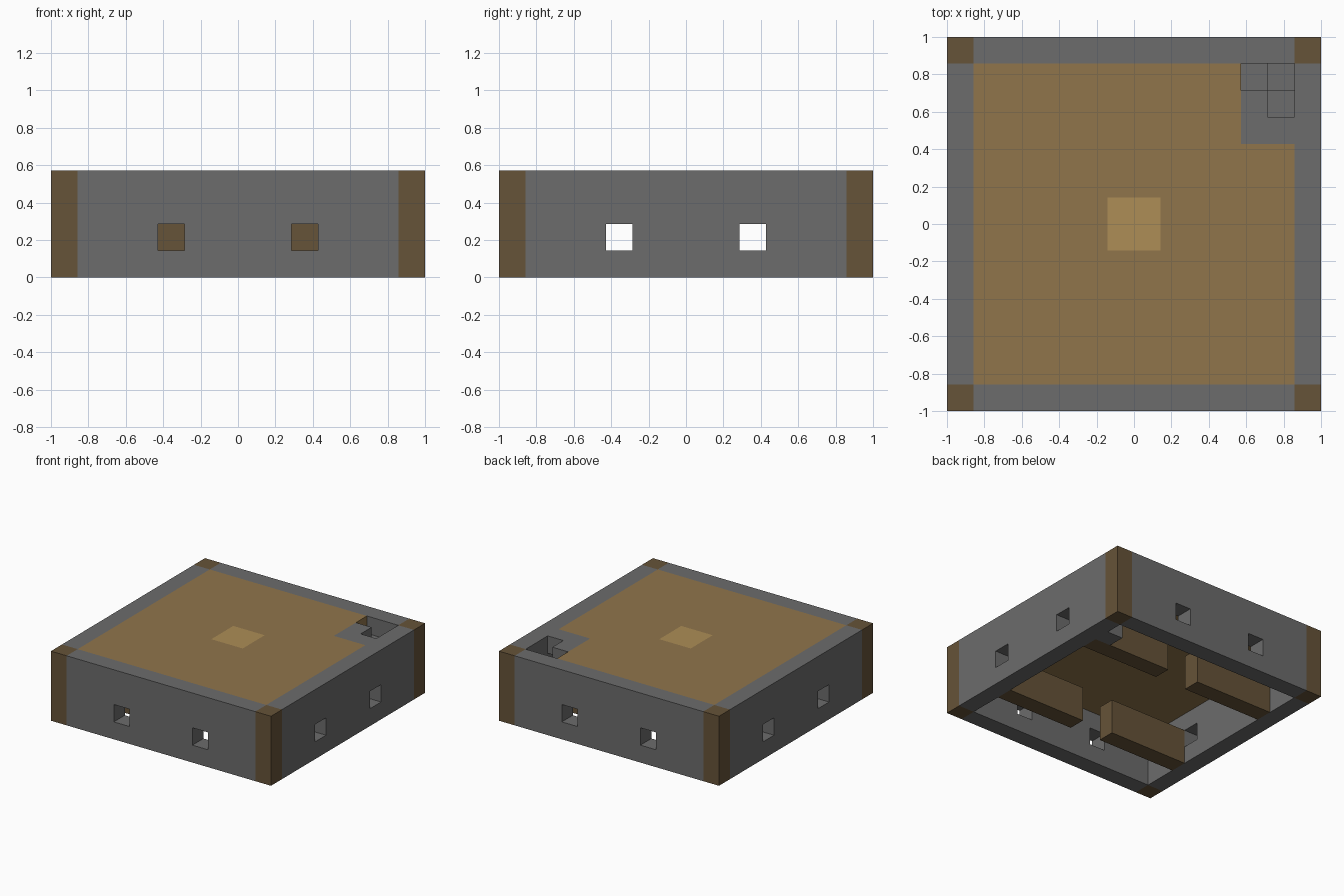
import bpy, bmesh
from mathutils import Vector

if "Cube" in bpy.data.objects:
    bpy.data.objects.remove(bpy.data.objects["Cube"], do_unlink=True)

U = 1 / 7  # one building block


def srgb(hexa):
    vals = [int(hexa[i:i + 2], 16) / 255 for i in (0, 2, 4)]
    return [v / 12.92 if v < 0.04 else ((v + 0.055) / 1.055) ** 2.4 for v in vals] + [1]


def material(name, hexa):
    m = bpy.data.materials.new(name)
    m.use_nodes = True
    m.diffuse_color = srgb(hexa)
    m.node_tree.nodes["Principled BSDF"].inputs["Base Color"].default_value = srgb(hexa)
    return m


STONE = material("grey stone", "6c6c6c")
LOG = material("dark wood", "665338")
PLANK = material("plank wood", "90754b")
LIGHT = material("pale wood", "ad8d56")


def finish(name, bm, mats):
    me = bpy.data.meshes.new(name)
    bm.to_mesh(me)
    bm.free()
    for m in mats:
        me.materials.append(m)
    ob = bpy.data.objects.new(name, me)
    bpy.context.scene.collection.objects.link(ob)
    return ob


def box(name, lo, hi, mat):
    bm = bmesh.new()
    bmesh.ops.create_cube(bm, size=1)
    lo, hi = Vector(lo) * U, Vector(hi) * U
    for v in bm.verts:
        v.co = [a + (c + 0.5) * (b - a) for a, b, c in zip(lo, hi, v.co)]
    return finish(name, bm, [mat])


def cut(wall, cutter):
    cutter.hide_render = True
    cutter.hide_viewport = True
    cutter.display_type = 'WIRE'
    mod = wall.modifiers.new("window", 'BOOLEAN')
    mod.object = cutter
    mod.solver = 'EXACT'


# Walls, each with two square windows
for name, s in (("front", -1), ("back", 1)):
    a, b = sorted((6 * s, 7 * s))
    wall = box(name + "_wall", (-6, a, 0), (6, b, 4), STONE)
    for x in (-3, 2):
        cut(wall, box(name + "_window_cutter", (x, a - 1, 1), (x + 1, b + 1, 2), STONE))
for name, s in (("right", -1), ("left", 1)):
    a, b = sorted((6 * s, 7 * s))
    wall = box(name + "_wall", (a, -6, 0), (b, 6, 4), STONE)
    for y in (-3, 2):
        cut(wall, box(name + "_window_cutter", (a - 1, y, 1), (b + 1, y + 1, 2), STONE))

# Corner posts and inner benches
for x in (-1, 1):
    for y in (-1, 1):
        xs, ys = sorted((6 * x, 7 * x)), sorted((6 * y, 7 * y))
        box("corner_post", (xs[0], ys[0], 0), (xs[1], ys[1], 4), LOG)
        xs, ys = sorted((x, 6 * x)), sorted((3 * y, 4 * y))
        box("bench", (xs[0], ys[0], 0), (xs[1], ys[1], 2), LOG)

# Roof slab: planks, pale centre, stone landing and an L-shaped stair opening
bm = bmesh.new()
bmesh.ops.create_grid(bm, x_segments=12, y_segments=12, size=6 * U)
hole = []
for f in bm.faces:
    x, y = (f.calc_center_median() / U).xy
    if x > 4 and y > 3:
        f.material_index = 1
        if y > 4 and (x > 5 or y > 5):
            hole.append(f)
    elif abs(x) < 1 and abs(y) < 1:
        f.material_index = 2
bmesh.ops.delete(bm, geom=hole, context='FACES')
bmesh.ops.dissolve_limit(bm, angle_limit=0.01, verts=bm.verts, edges=bm.edges,
                         delimit={'MATERIAL'})
bmesh.ops.triangulate(bm, faces=bm.faces)
roof = finish("roof", bm, [PLANK, STONE, LIGHT])
roof.location.z = 4 * U
solid = roof.modifiers.new("thickness", 'SOLIDIFY')
solid.thickness = U
solid.offset = -1

# Stairs turning down through the opening
for i, (x, y) in enumerate(((5, 4), (5, 5), (4, 5))):
    box("stair_step", (x, y, i), (x + 1, y + 1, i + 1), STONE)
